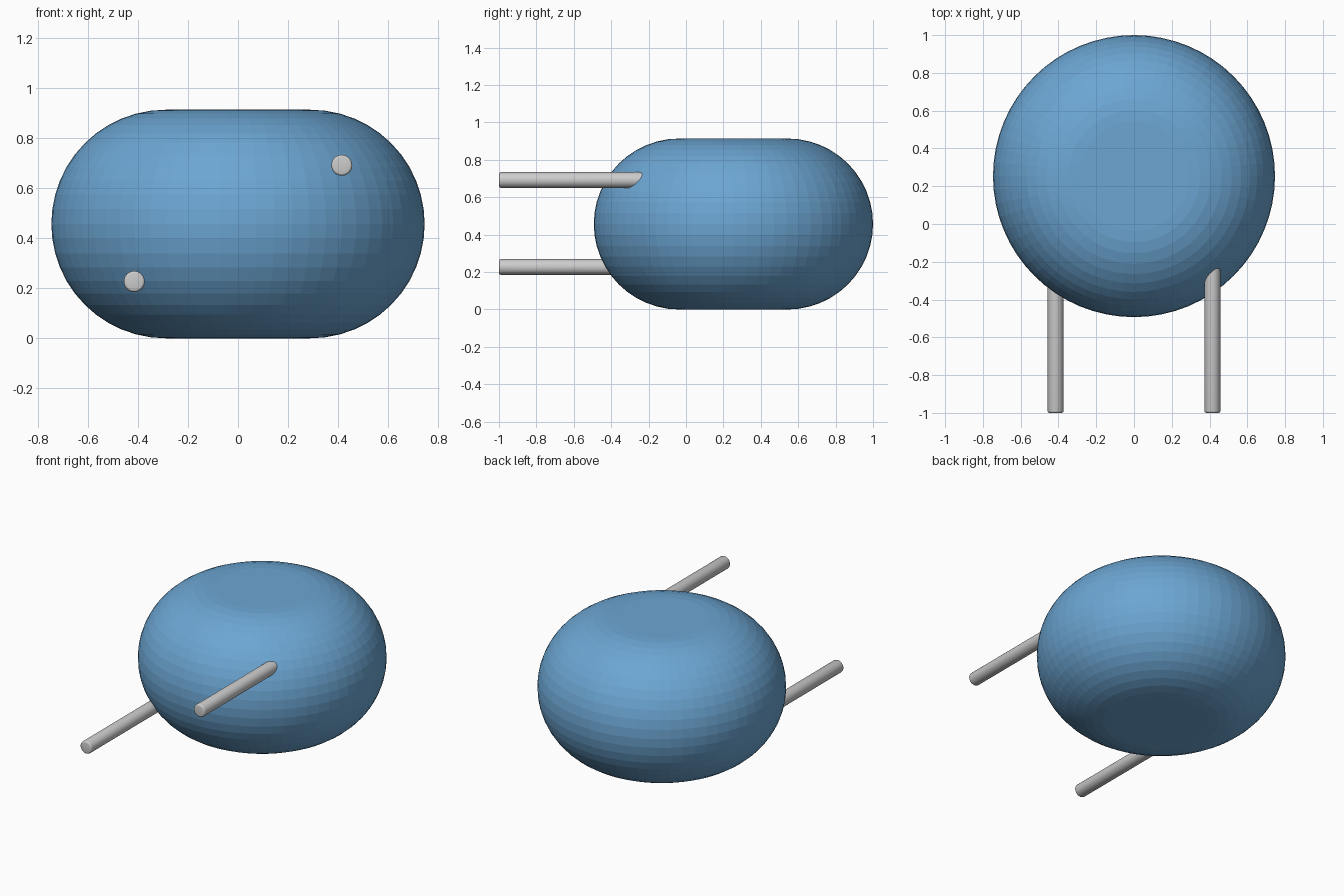
import bpy, bmesh
from math import sin, cos, pi, radians
from mathutils import Matrix, Vector

if "Cube" in bpy.data.objects:
    bpy.data.objects.remove(bpy.data.objects["Cube"])

CY, R, H = 0.2535, 0.7465, 0.914   # tank centre, outer radius, height


def finish(bm, name):
    bmesh.ops.remove_doubles(bm, verts=bm.verts, dist=1e-5)
    bmesh.ops.recalc_face_normals(bm, faces=bm.faces)
    mesh = bpy.data.meshes.new(name)
    bm.to_mesh(mesh)
    bm.free()
    obj = bpy.data.objects.new(name, mesh)
    bpy.context.collection.objects.link(obj)
    return obj


def lathe(name, profile, segments, matrix):
    """Revolve (radius, height) points around z, then place the result."""
    bm = bmesh.new()
    verts = [bm.verts.new((r, 0, z)) for r, z in profile]
    edges = [bm.edges.new(pair) for pair in zip(verts, verts[1:])]
    bmesh.ops.spin(bm, geom=verts + edges, cent=(0, 0, 0), axis=(0, 0, 1),
                   angle=2 * pi, steps=segments, use_merge=True)
    bmesh.ops.transform(bm, matrix=matrix, verts=bm.verts)
    return finish(bm, name)


# Rounded tank: flat top and bottom with a half-round side, faceted
c = H / 2
arc = [(R - c + c * cos(a), c + c * sin(a))
       for a in (-pi / 2 + pi * i / 24 for i in range(25))]
tank = lathe("tank", [(0, 0)] + arc + [(0, H)], 64,
             Matrix.Translation((0, CY, 0)))
blue = bpy.data.materials.new("blue")
blue.diffuse_color = (0.15, 0.38, 0.65, 1)
blue.use_nodes = True
blue.node_tree.nodes["Principled BSDF"].inputs["Base Color"].default_value = blue.diffuse_color
tank.data.materials.append(blue)

# Inlet and outlet pipes with a small rounded rim, running into the tank
PR, LENGTH, BEVEL = 0.042, 0.85, 0.01
rim = [(PR - BEVEL + BEVEL * sin(a), BEVEL - BEVEL * cos(a))
       for a in (0, pi / 6, pi / 3, pi / 2)]
for name, x, z in (("lower_pipe", -0.415, 0.227), ("upper_pipe", 0.415, 0.692)):
    place = Matrix.Translation((x, -1, z)) @ Matrix.Rotation(radians(-90), 4, 'X')
    pipe = lathe(name, [(0, 0)] + rim + [(PR, LENGTH), (0, LENGTH)], 32, place)
    bpy.ops.object.select_all(action='DESELECT')
    pipe.select_set(True)
    bpy.context.view_layer.objects.active = pipe
    bpy.ops.object.shade_smooth_by_angle(angle=radians(35))
